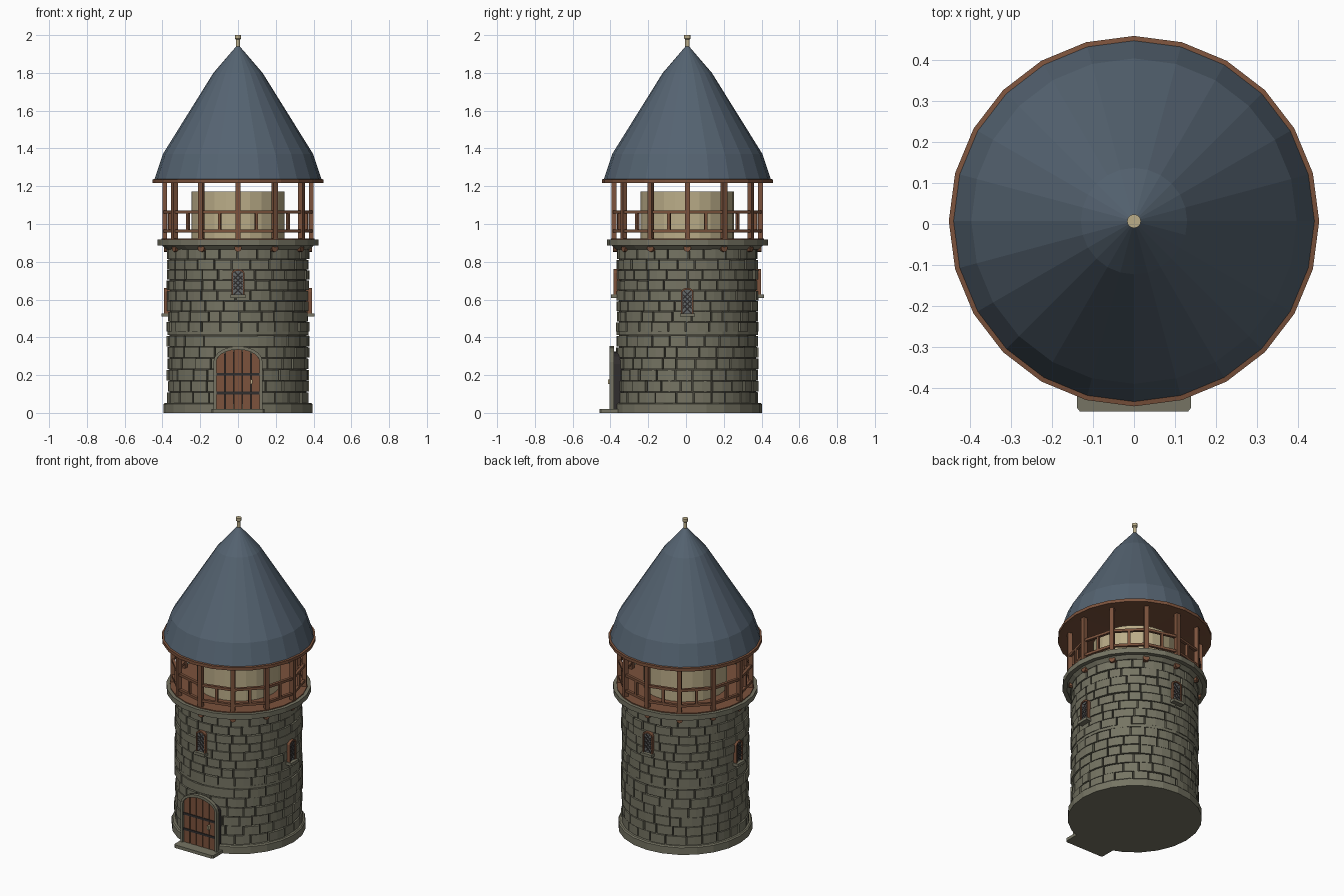
import bpy, bmesh, math, random
from mathutils import Matrix, Vector

random.seed(4)
if "Cube" in bpy.data.objects:
    bpy.data.objects.remove(bpy.data.objects["Cube"])

AXIS = Vector((0, 0.007, 0))   # tower axis; the doorstep shifts the bounds


def material(name, rgb):
    m = bpy.data.materials.new(name)
    m.use_nodes = True
    m.diffuse_color = (*rgb, 1)
    m.node_tree.nodes["Principled BSDF"].inputs["Base Color"].default_value = (*rgb, 1)
    return m


STONE = material("grey stone", (0.18, 0.175, 0.125))
MORTAR = material("dark mortar", (0.06, 0.057, 0.042))
SLATE = material("blue slate", (0.09, 0.125, 0.165))
WOOD = material("brown wood", (0.2, 0.085, 0.045))
PLASTER = material("cream plaster", (0.5, 0.42, 0.25))
IRON = material("dark iron", (0.03, 0.027, 0.027))
GLASS = material("grey glass", (0.13, 0.14, 0.14))


def finish(name, bm, mat, turn=0):
    bmesh.ops.remove_doubles(bm, verts=bm.verts, dist=1e-6)
    bmesh.ops.recalc_face_normals(bm, faces=bm.faces)
    me = bpy.data.meshes.new(name)
    bm.to_mesh(me)
    bm.free()
    me.materials.append(mat)
    ob = bpy.data.objects.new(name, me)
    ob.location = AXIS
    ob.rotation_euler.z = turn
    bpy.context.collection.objects.link(ob)
    return ob


def lathe(name, profile, mat, sides=24, closed=False):
    """Turn an (r, z) profile around the tower axis."""
    bm = bmesh.new()
    pairs = list(zip(profile, profile[1:] + profile[:1]))
    if not closed:
        pairs.pop()
    for i in range(sides):
        dirs = [(math.sin(a), -math.cos(a)) for a in
                (math.tau * i / sides, math.tau * ((i + 1) % sides) / sides)]
        for (r0, z0), (r1, z1) in pairs:
            pts = [(r * d[0], r * d[1], z) for r, z, d in
                   ((r0, z0, dirs[0]), (r0, z0, dirs[1]), (r1, z1, dirs[1]), (r1, z1, dirs[0]))]
            if r0 == 0:
                pts.pop(1)
            elif r1 == 0:
                pts.pop()
            bm.faces.new([bm.verts.new(p) for p in pts])
    return finish(name, bm, mat)


def box(bm, centre, size, rot=None):
    m = Matrix.Translation(centre) @ (rot or Matrix()) @ Matrix.Diagonal((*size, 1))
    bmesh.ops.create_cube(bm, size=1, matrix=m)


def hexahedron(bm, lower, upper):
    """Closed solid between two matching loops."""
    a = [bm.verts.new(p) for p in lower]
    b = [bm.verts.new(p) for p in upper]
    bm.faces.new(a)
    bm.faces.new(b)
    for i in range(len(a)):
        j = (i + 1) % len(a)
        bm.faces.new((a[i], a[j], b[j], b[i]))


def prism(bm, pts, y0, y1):
    hexahedron(bm, [(x, y0, z) for x, z in pts], [(x, y1, z) for x, z in pts])


def arch(w, z0, spring, rise, n=10):
    """Outline of an arched opening of half width w."""
    top = [(w * math.cos(math.pi * i / n), spring + rise * math.sin(math.pi * i / n))
           for i in range(n + 1)]
    return [(w, z0)] + top + [(-w, z0)]


def arch_frame(bm, outer, inner, y0, y1):
    for i in range(len(outer) - 1):
        prism(bm, [outer[i], outer[i + 1], inner[i + 1], inner[i]], y0, y1)


def polar(r, a, z):
    return (r * math.sin(a), -r * math.cos(a), z)


# Tower core, plinth, middle band and cornice
lathe("wall_core", [(0, 0.01), (0.363, 0.01), (0.363, 0.9), (0, 0.9)], MORTAR)
lathe("plinth", [(0, 0), (0.395, 0), (0.395, 0.046), (0.388, 0.053), (0, 0.053)], STONE)
lathe("middle_band", [(0.35, 0.412), (0.374, 0.412), (0.374, 0.43), (0.35, 0.43)], STONE, closed=True)
lathe("cornice", [(0, 0.866), (0.38, 0.866), (0.4, 0.886), (0.426, 0.886),
                  (0.426, 0.918), (0, 0.918)], STONE)

# Courses of slightly uneven blocks
bm = bmesh.new()


def course(z0, z1):
    count = 24
    start = random.random()
    joints = [math.tau * (i + start + random.uniform(-0.2, 0.2)) / count for i in range(count)]
    joints.append(joints[0] + math.tau)
    for a, b in zip(joints, joints[1:]):
        mid = (a + b) / 2
        over_door = 0.33 < z0 < 0.4 and math.cos(mid) > 0.9
        gap = 0 if over_door else 0.011
        r = 0.374 if over_door else random.uniform(0.37, 0.379)
        a, b = a + gap, b - gap
        ring = ((0.35, a), (r, a), (r, mid), (r, b), (0.35, b))
        top = z1 - random.uniform(0.003, 0.006)
        hexahedron(bm, [polar(q, t, z0) for q, t in ring], [polar(q, t, top) for q, t in ring])


for low, high, rows in ((0.053, 0.412, 6), (0.43, 0.87, 8)):
    step = (high - low) / rows
    for k in range(rows):
        course(low + k * step, low + (k + 1) * step)
finish("wall_blocks", bm, STONE)

# Beam ends under the cornice
bm = bmesh.new()
for i in range(12):
    a = math.tau * i / 12
    m = Matrix.Rotation(a, 4, "Z") @ Matrix.Translation((0, -0.37, 0.872)) @ Matrix.Rotation(math.pi / 2, 4, "X")
    bmesh.ops.create_cone(bm, cap_ends=True, segments=8, radius1=0.02, radius2=0.02, depth=0.045, matrix=m)
finish("beam_ends", bm, WOOD)

# Gallery: floor, inner room, posts, rails and balusters
lathe("gallery_floor", [(0, 0.915), (0.405, 0.915), (0.405, 0.924), (0, 0.924)], WOOD)
lathe("inner_room", [(0, 0.92), (0.247, 0.92), (0.247, 1.172), (0, 1.172)], PLASTER)
bm = bmesh.new()
for i in range(12):
    a = math.tau * i / 12
    box(bm, polar(0.388, a, 1.07), (0.026, 0.026, 0.31), Matrix.Rotation(a, 4, "Z"))
    a += math.pi / 12
    box(bm, polar(0.375, a, 1.01), (0.016, 0.016, 0.1), Matrix.Rotation(a, 4, "Z"))
finish("gallery_posts", bm, WOOD)
for name, z in (("lower_rail", 0.963), ("upper_rail", 1.063)):
    lathe(name, [(0.379, z - 0.008), (0.397, z - 0.008), (0.397, z + 0.008), (0.379, z + 0.008)],
          WOOD, sides=12, closed=True)

# Roof with timber eaves and finial
lathe("eaves", [(0, 1.226), (0.43, 1.216), (0.453, 1.216), (0.453, 1.236), (0.43, 1.24)], WOOD)
lathe("roof", [(0.442, 1.236), (0.398, 1.37), (0.13, 1.8), (0.008, 1.942), (0, 1.942)], SLATE)
lathe("finial", [(0, 1.92), (0.011, 1.92), (0.011, 1.976), (0.017, 1.982), (0.017, 2), (0, 2)],
      PLASTER, sides=12)

# Door: backing, stone frame, planks, iron straps, handle and step
W, SPRING, RISE = 0.115, 0.27, 0.065
bm = bmesh.new()
prism(bm, arch(0.122, 0.02, 0.26, 0.065), -0.392, -0.32)
finish("door_backing", bm, IRON)
bm = bmesh.new()
arch_frame(bm, arch(0.13, 0.02, 0.27, 0.083), arch(W, 0.02, SPRING, RISE), -0.411, -0.388)
finish("door_frame", bm, STONE)


def door_top(x):
    return SPRING + RISE * math.sqrt(max(0, 1 - (x / W) ** 2))


bm = bmesh.new()
for i in range(5):
    x0 = -W + i * 2 * W / 5 + 0.002
    xs = [x0 + (2 * W / 5 - 0.004) * t / 4 for t in range(5)]
    prism(bm, [(xs[0], 0.02), (xs[-1], 0.02)] + [(x, door_top(x)) for x in reversed(xs)], -0.4, -0.388)
finish("door_planks", bm, WOOD)
bm = bmesh.new()
for z in (0.105, 0.205):
    box(bm, (0, -0.4, z), (2 * W, 0.008, 0.014))
finish("door_straps", bm, IRON)
bm = bmesh.new()
box(bm, (0.072, -0.41, 0.165), (0.01, 0.022, 0.026))
finish("door_handle", bm, PLASTER)
bm = bmesh.new()
step_shape = [(-0.14, -0.34), (-0.14, -0.456), (-0.132, -0.466), (0.132, -0.466), (0.14, -0.456), (0.14, -0.34)]
hexahedron(bm, [(x, y, 0) for x, y in step_shape], [(x, y, 0.02) for x, y in step_shape])
finish("doorstep", bm, STONE)

# Four windows, one per side
for side, turn, z in (("front", 0, 0.61), ("left", math.pi / 2, 0.51),
                      ("back", math.pi, 0.61), ("right", -math.pi / 2, 0.51)):
    bm = bmesh.new()
    prism(bm, arch(0.027, z, z + 0.13, 0.014, 6), -0.383, -0.36)
    finish(side + "_window_glass", bm, GLASS, turn)
    bm = bmesh.new()
    for k in range(4):
        for s in (-1, 1):
            box(bm, (0, -0.384, z + 0.04 + k * 0.026), (0.066, 0.004, 0.007),
                Matrix.Rotation(s * math.pi / 4, 4, "Y"))
    finish(side + "_window_lattice", bm, IRON, turn)
    bm = bmesh.new()
    arch_frame(bm, arch(0.034, z, z + 0.13, 0.022, 6), arch(0.026, z, z + 0.13, 0.012, 6), -0.391, -0.36)
    finish(side + "_window_frame", bm, WOOD, turn)
    bm = bmesh.new()
    box(bm, (0, -0.384, z + 0.008), (0.08, 0.042, 0.018))
    finish(side + "_window_sill", bm, STONE, turn)
